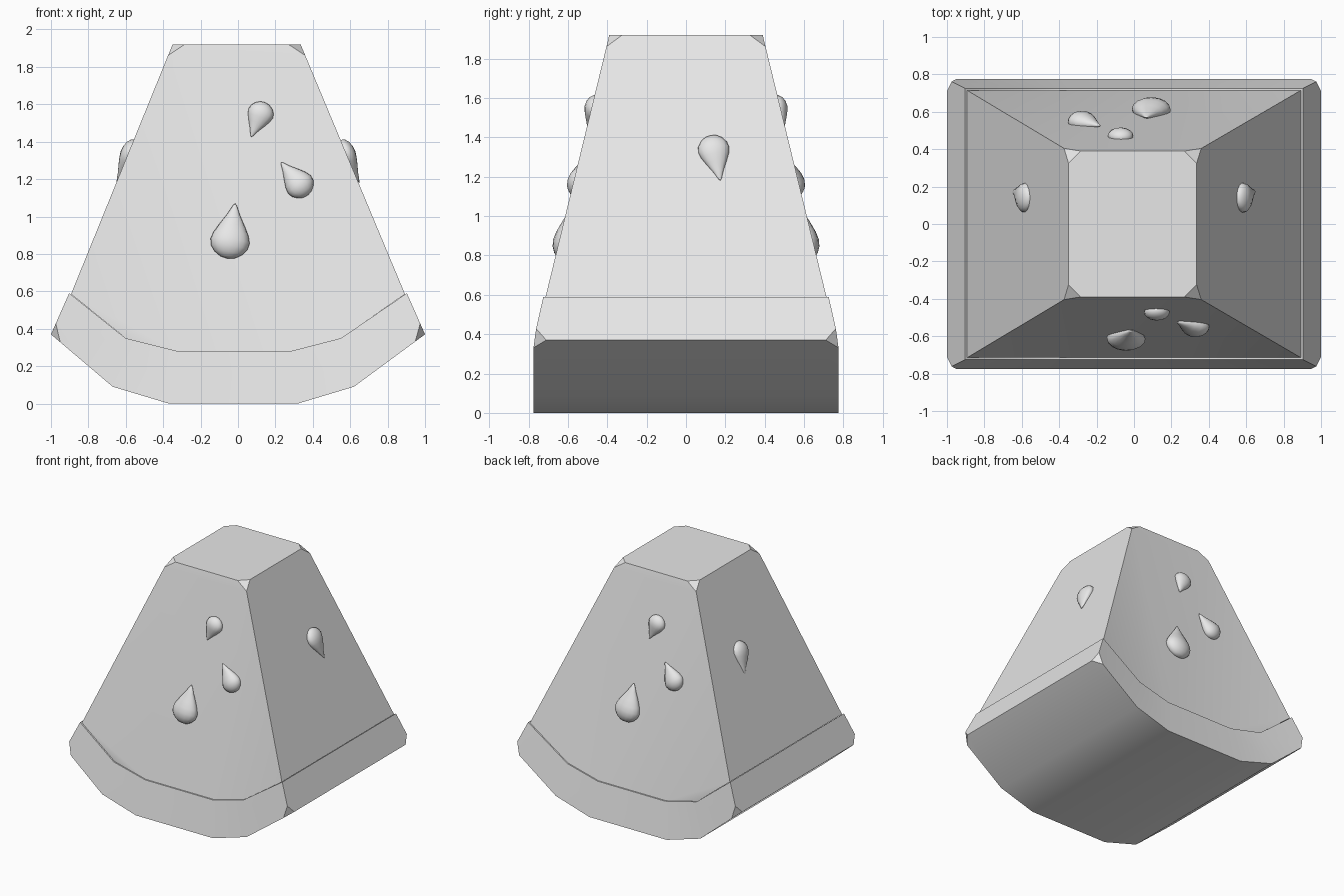
import bpy, bmesh, math
from mathutils import Vector

cube = bpy.data.objects.get("Cube")
if cube:
    bpy.data.objects.remove(cube)

grey = bpy.data.materials.new("light grey")
grey.use_nodes = True
grey.diffuse_color = (0.8, 0.8, 0.8, 1)
grey.node_tree.nodes["Principled BSDF"].inputs["Base Color"].default_value = (0.8, 0.8, 0.8, 1)


def finish(bm, name, angle):
    bmesh.ops.recalc_face_normals(bm, faces=bm.faces)
    for f in bm.faces:
        f.smooth = True
    mesh = bpy.data.meshes.new(name)
    bm.to_mesh(mesh)
    bm.free()
    mesh.set_sharp_from_angle(angle=math.radians(angle))
    mesh.materials.append(grey)
    obj = bpy.data.objects.new(name, mesh)
    bpy.context.collection.objects.link(obj)


def solid(name, outline, strips):
    """Closed solid from (x, half depth, z) points; strips index the end faces."""
    bm = bmesh.new()
    front = [bm.verts.new((x, -y, z)) for x, y, z in outline]
    back = [bm.verts.new((x, y, z)) for x, y, z in outline]
    n = len(outline)
    for i in range(n):
        j = (i + 1) % n
        bm.faces.new((front[i], front[j], back[j], back[i]))
    for strip in strips:
        bm.faces.new([front[i] for i in strip])
        bm.faces.new([back[i] for i in reversed(strip)])
    return bm, front, back


def cut_corners(bm, corners):
    bmesh.ops.bevel(bm, geom=corners, offset=0.065, offset_type='OFFSET',
                    segments=1, affect='VERTICES')
    ends = [f for f in bm.faces if len(f.verts) > 4]
    bmesh.ops.triangulate(bm, faces=ends)


# Flesh: tapered block whose lower edge follows the rind
inner = [(-0.9, 0.59), (-0.6, 0.35), (-0.32, 0.28), (0.28, 0.28), (0.55, 0.35), (0.9, 0.59)]
flesh_line = [(x * 0.992, 0.715, z - 0.005) for x, z in inner]
outline = flesh_line + [(0.335, 0.39, 1.92), (-0.35, 0.39, 1.92)]
bm, front, back = solid("flesh", outline, [range(8)])
cut_corners(bm, front[6:] + back[6:])
finish(bm, "flesh", 25)

# Rind: curved band with a small lip round the flesh
outer = [(1, 0.37), (0.62, 0.09), (0.32, 0), (-0.37, 0), (-0.67, 0.09), (-1, 0.37)]
outline = [(x * 1.003, 0.725, z) for x, z in inner] + [(x, 0.775, z) for x, z in outer]
strips = [(i, i + 1, 10 - i, 11 - i) for i in range(5)]
bm, front, back = solid("rind", outline, strips)
cut_corners(bm, [v[i] for v in (front, back) for i in (6, 11)])
finish(bm, "rind", 25)

# Seeds: flattened teardrops lathed from tip to round end
TEAR = [(0.04, 0.1), (0.2, 0.32), (0.4, 0.66), (0.55, 0.89), (0.68, 1),
        (0.8, 0.93), (0.9, 0.71), (0.97, 0.4)]


def seed(name, tip, end, normal, radius, thick):
    bm = bmesh.new()
    tip, end, normal = Vector(tip), Vector(end), Vector(normal).normalized()
    across = (end - tip).normalized().cross(normal)
    sides = 16
    rings = []
    for t, r in TEAR:
        centre = tip.lerp(end, t)
        rings.append([bm.verts.new(centre + across * (radius * r * math.cos(a))
                                   + normal * (thick * r * math.sin(a)))
                      for a in (math.tau * k / sides for k in range(sides))])
    first, last = bm.verts.new(tip), bm.verts.new(end)
    for k in range(sides):
        m = (k + 1) % sides
        bm.faces.new((first, rings[0][k], rings[0][m]))
        bm.faces.new((last, rings[-1][m], rings[-1][k]))
        for a, b in zip(rings, rings[1:]):
            bm.faces.new((a[k], b[k], b[m], a[m]))
    finish(bm, name, 60)


# Front seeds, repeated turned round on the back: tip, end, radius, thickness
FACE_SEEDS = [("large", (-0.015, 1.07), (-0.055, 0.775), 0.105, 0.065),
              ("middle", (0.23, 1.29), (0.375, 1.115), 0.078, 0.055),
              ("upper", (0.07, 1.425), (0.145, 1.61), 0.07, 0.045)]
for side, s, shift in (("front", 1, 0), ("back", -1, 0.05)):
    for label, tip, end, radius, thick in FACE_SEEDS:
        pts = [(s * x + shift, -s * (0.395 + 0.206 * (1.92 - z)), z) for x, z in (tip, end)]
        seed(f"{side}_{label}_seed", *pts, (0, -s, 0.206), radius, thick)

# One seed on each sloping side
for side, s in (("left", 1), ("right", -1)):
    pts = [(s * (0.345 + 0.41 * (1.92 - z)), y, z) for y, z in ((0.175, 1.18), (0.125, 1.41))]
    seed(f"{side}_side_seed", *pts, (s, 0, 0.41), 0.08, 0.045)
